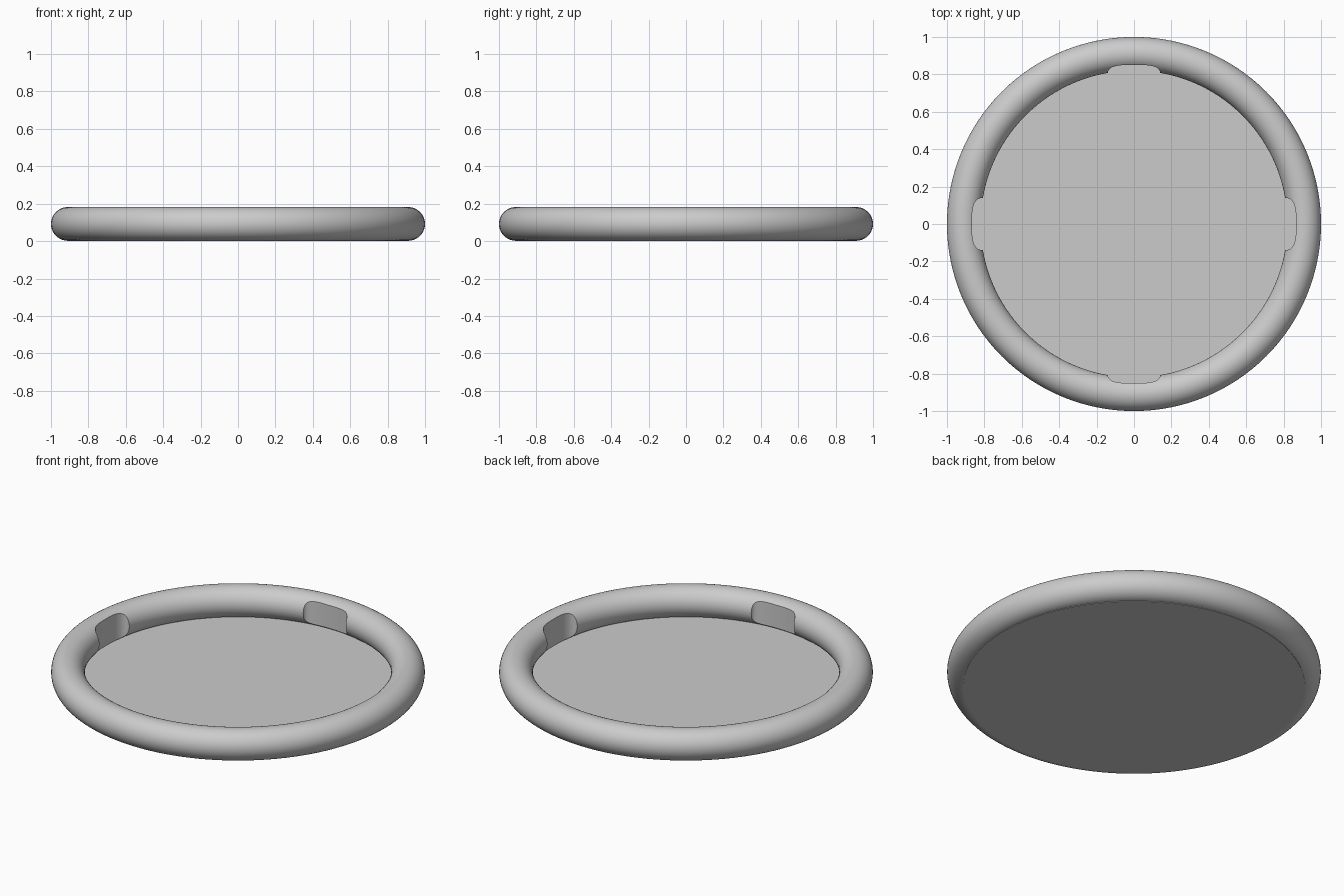
import bpy
import bmesh
from math import pi, sin, cos, copysign
from mathutils import Matrix

cube = bpy.data.objects.get("Cube")
if cube:
    bpy.data.objects.remove(cube, do_unlink=True)

RING, TUBE = 0.91, 0.09      # ring centre line and tube radius
MID = 0.092                  # height of the tube centre
HALF = 0.14                  # half width of a rest notch

grey = bpy.data.materials.new("light_grey")
grey.use_nodes = True
grey.diffuse_color = (0.6, 0.6, 0.6, 1)
grey.node_tree.nodes["Principled BSDF"].inputs["Base Color"].default_value = (0.6, 0.6, 0.6, 1)


def activate(obj):
    bpy.ops.object.select_all(action="DESELECT")
    obj.select_set(True)
    bpy.context.view_layer.objects.active = obj


def finish(obj, name):
    obj.name = name
    obj.data.materials.clear()
    obj.data.materials.append(grey)
    activate(obj)
    bpy.ops.object.shade_smooth_by_angle(angle=pi / 5)


def add_notch(bm, reach, angle):
    """Upright block with a rounded outer end, turned to its side of the ring."""
    start, steps = 0.80, 24
    outline = [(0.6, -HALF)]
    for i in range(steps + 1):
        a = -pi / 2 + pi * i / steps
        x = start + (reach - start) * max(cos(a), 0) ** (2 / 3)
        y = HALF * copysign(abs(sin(a)) ** (2 / 3), sin(a))
        outline.append((x, y))
    outline.append((0.6, HALF))
    turn = Matrix.Rotation(angle, 4, "Z")
    base = bm.faces.new([bm.verts.new((x, y, -0.1)) for x, y in outline])
    top = bmesh.ops.extrude_face_region(bm, geom=[base])["geom"]
    raised = [v for v in top if isinstance(v, bmesh.types.BMVert)]
    bmesh.ops.translate(bm, verts=raised, vec=(0, 0, 0.4))
    bmesh.ops.transform(bm, matrix=turn, verts=list(base.verts) + raised)


# Notch cutter: deeper on the left and right than on the front and back
bm = bmesh.new()
for side in range(4):
    add_notch(bm, (0.867, 0.851)[side % 2], side * pi / 2)
bmesh.ops.recalc_face_normals(bm, faces=bm.faces)
mesh = bpy.data.meshes.new("notch_cutter")
bm.to_mesh(mesh)
bm.free()
cutter = bpy.data.objects.new("notch_cutter", mesh)
bpy.context.collection.objects.link(cutter)
cutter.hide_render = True

# Round rim with four notches in its inner side
bpy.ops.mesh.primitive_torus_add(major_radius=RING, minor_radius=TUBE,
                                 major_segments=128, minor_segments=40,
                                 location=(0, 0, MID))
rim = bpy.context.object
cut = rim.modifiers.new("notches", "BOOLEAN")
cut.operation = "DIFFERENCE"
cut.solver = "EXACT"
cut.object = cutter
activate(rim)
bpy.ops.object.modifier_apply(modifier=cut.name)
bpy.data.objects.remove(cutter, do_unlink=True)
finish(rim, "rim")

# Thin flat floor
bpy.ops.mesh.primitive_cylinder_add(vertices=128, radius=0.915, depth=0.01,
                                    location=(0, 0, 0.005))
finish(bpy.context.object, "floor")
